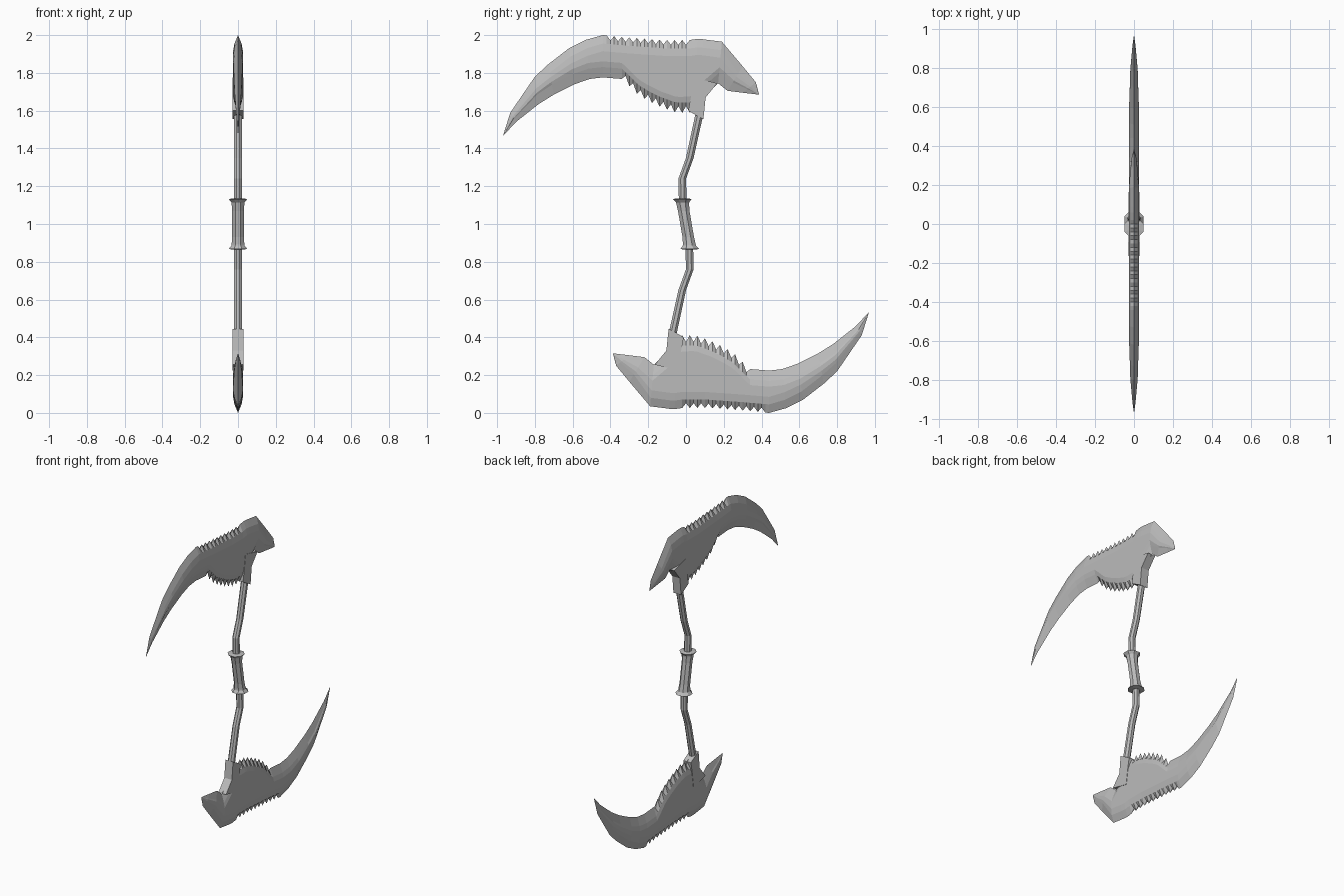
import bpy, bmesh, math
from mathutils import Vector

if "Cube" in bpy.data.objects:
    bpy.data.objects.remove(bpy.data.objects["Cube"])

steel = bpy.data.materials.new("grey_steel")
steel.diffuse_color = (0.5, 0.5, 0.5, 1)
steel.use_nodes = True
steel.node_tree.nodes["Principled BSDF"].inputs["Base Color"].default_value = steel.diffuse_color


def finish(name, bm, lower):
    """Turn a bmesh into an object; lower=True gives the half-turned copy."""
    bmesh.ops.remove_doubles(bm, verts=bm.verts, dist=0.0005)
    if lower:
        for v in bm.verts:
            v.co.y, v.co.z = -v.co.y, 2 - v.co.z
    bmesh.ops.recalc_face_normals(bm, faces=bm.faces)
    me = bpy.data.meshes.new(name)
    bm.to_mesh(me)
    bm.free()
    me.materials.append(steel)
    ob = bpy.data.objects.new(name, me)
    bpy.context.collection.objects.link(ob)
    return ob


def loft(rings):
    """Skin closed rings of points and cap both ends."""
    bm = bmesh.new()
    vr = [[bm.verts.new(p) for p in r] for r in rings]
    n = len(vr[0])
    for a, b in zip(vr, vr[1:]):
        for i in range(n):
            j = (i + 1) % n
            bm.faces.new((a[i], a[j], b[j], b[i]))
    bm.faces.new(vr[0])
    bm.faces.new(vr[-1])
    return bm


def rod(path, sides=8):
    """Horizontal rings along a list of (y, z, radius)."""
    return loft([[(r * math.cos(math.tau * (i + .5) / sides),
                   y + r * math.sin(math.tau * (i + .5) / sides), z)
                  for i in range(sides)] for y, z, r in path])


def lerp(table, t):
    for (a, va), (b, vb) in zip(table, table[1:]):
        if t <= b:
            return va + (vb - va) * (t - a) / (b - a)
    return table[-1][1]


# Blade stations: back edge point, cutting edge point
front = [((-.968, 1.47), (-.966, 1.469)), ((-.93, 1.59), (-.90, 1.54)),
         ((-.80, 1.78), (-.78, 1.635)), ((-.73, 1.845), (-.70, 1.685)),
         ((-.62, 1.93), (-.59, 1.74)), ((-.53, 1.975), (-.51, 1.768)),
         ((-.44, 2.0), (-.44, 1.776))]
rear = [((.06, 1.98), (.05, 1.61)), ((.09, 1.978), (.09, 1.67)),
        ((.19, 1.965), (.17, 1.745)), ((.30, 1.835), (.22, 1.705)),
        ((.37, 1.75), (.30, 1.695)), ((.386, 1.687), (.385, 1.685))]
top_line = [(-.44, 2.0), (-.3, 1.988), (-.1, 1.974), (.06, 1.974)]
low_line = [(-.44, 1.776), (-.34, 1.768), (-.31, 1.74), (-.25, 1.68),
            (-.2, 1.65), (-.13, 1.615), (-.05, 1.588), (.06, 1.59)]


def station(top, low, cut_top=0.0, cut_low=0.0):
    """Ten-sided bevelled cross-section; cuts push the edges in for teeth."""
    a, b = Vector((0, *top)), Vector((0, *low))
    length = (b - a).length
    d = (b - a) / length
    f = min(1, length / .2)
    d1, d2 = min(.045, .3 * length), min(.085, .42 * length)
    half = []
    for s, x in ((d1, .019), (d2, .026), (length - d2, .026),
                 (length - d1 - .01 * f, .019)):
        half.append(a + d * s + Vector((x * f, 0, 0)))
    mirror = [Vector((-p.x, p.y, p.z)) for p in reversed(half)]
    return [a + d * cut_top] + half + [b - d * cut_low] + mirror


def blade():
    rings = [station(*s) for s in front]
    # saw teeth on both edges of the middle part
    for i in range(23):
        y = -.42 + .02 * i
        notch = i % 2
        rings.append(station((y, lerp(top_line, y)), (y, lerp(low_line, y)),
                             .025 * notch, .035 * notch * (y > -.34)))
    return loft(rings + [station(*s) for s in rear])


def socket():
    outline = [(.012, 1.60), (.05, 1.578), (.092, 1.555), (.104, 1.67),
               (.165, 1.745), (.04, 1.775), (.025, 1.67)]
    return loft([[(x, y, z) for y, z in outline] for x in (-.028, .028)])


for lower, tag in ((False, "upper"), (True, "lower")):
    finish(tag + "_blade", blade(), lower)
    finish(tag + "_socket", socket(), lower)
    # bent shaft
    finish(tag + "_shaft", rod([(-.017, 1.10, .022), (-.02, 1.24, .022),
                                (.02, 1.35, .022), (.075, 1.60, .023)]), lower)
    # flared collar at the end of the grip
    finish(tag + "_collar", rod([(-.016, 1.095, .034), (-.018, 1.115, .038),
                                 (-.02, 1.132, .053), (-.02, 1.136, .03)]), lower)

# Grip
finish("grip", rod([(-.018, 1.11, .037), (-.012, 1.07, .033),
                    (.012, .93, .033), (.018, .89, .037)]), False)
